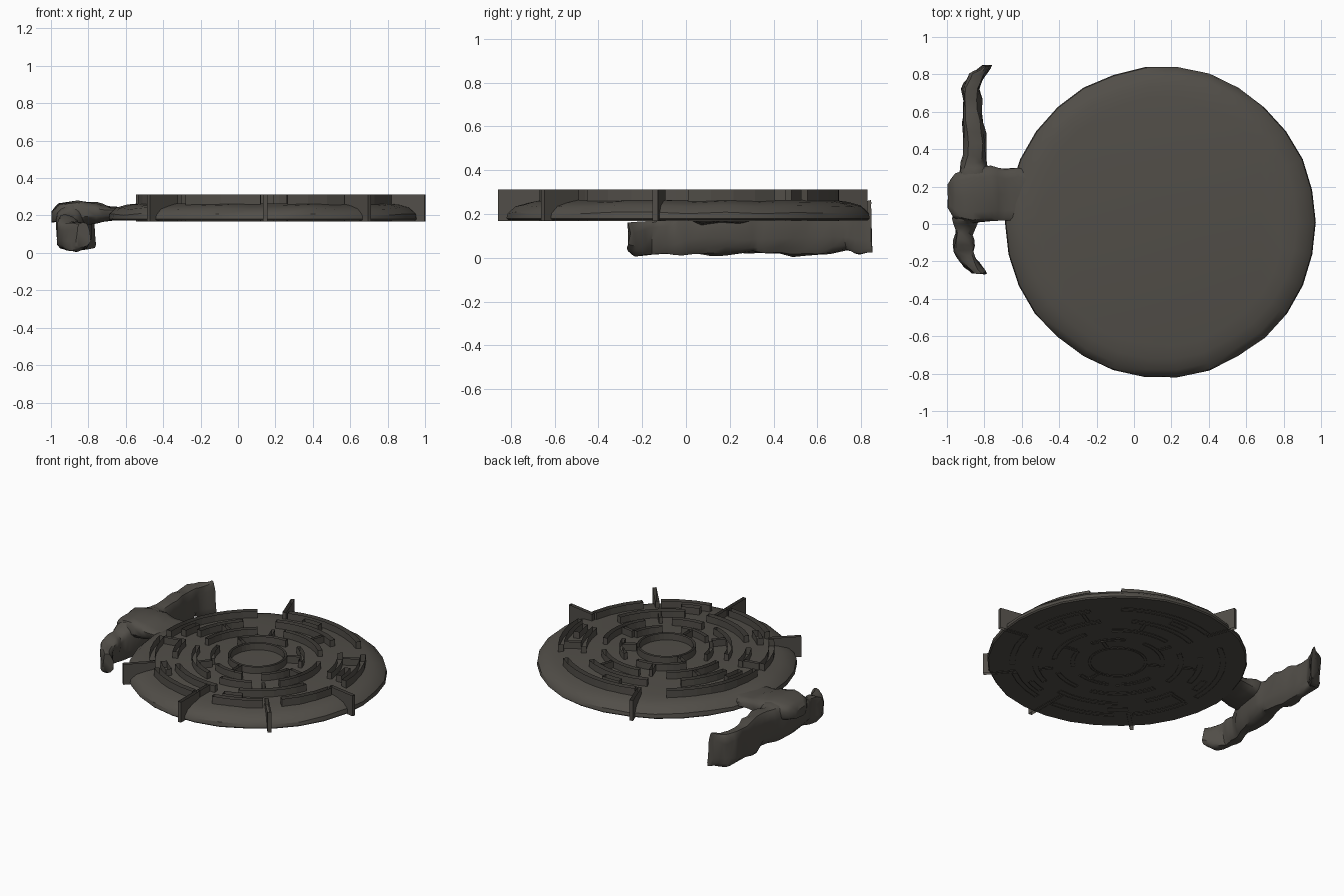
import bpy, bmesh, math, random
from mathutils import Vector, noise

if "Cube" in bpy.data.objects:
    bpy.data.objects.remove(bpy.data.objects["Cube"])

random.seed(4)
CX, CY = 0.145, 0.01          # centre of the disc
Z0, Z1 = 0.168, 0.312         # bottom and top of the raised walls

stone = bpy.data.materials.new("dark_stone")
stone.diffuse_color = (0.083, 0.076, 0.065, 1)
stone.use_nodes = True
stone.node_tree.nodes["Principled BSDF"].inputs["Base Color"].default_value = stone.diffuse_color


def finish(name, bm, angle=None, normals=True):
    if normals:
        bmesh.ops.recalc_face_normals(bm, faces=bm.faces)
    me = bpy.data.meshes.new(name)
    bm.to_mesh(me)
    bm.free()
    ob = bpy.data.objects.new(name, me)
    bpy.context.collection.objects.link(ob)
    me.materials.append(stone)
    if angle:
        bpy.ops.object.select_all(action='DESELECT')
        ob.select_set(True)
        bpy.context.view_layer.objects.active = ob
        bpy.ops.object.shade_smooth_by_angle(angle=math.radians(angle))
    return ob


def loft(bm, rings):
    """Skin closed loops of equal length and cap both ends."""
    vs = [[bm.verts.new(p) for p in r] for r in rings]
    n = len(vs[0])
    for a, b in zip(vs, vs[1:]):
        for i in range(n):
            bm.faces.new((a[i], a[(i + 1) % n], b[(i + 1) % n], b[i]))
    bm.faces.new(vs[0])
    bm.faces.new(vs[-1])


def polar(r, deg):
    a = math.radians(deg)
    return (CX + r * math.cos(a), CY + r * math.sin(a))


def wall(bm, outline):
    """Upright wall around an outline, open above and below."""
    lo = [bm.verts.new((x, y, Z0)) for x, y in outline]
    hi = [bm.verts.new((x, y, Z1)) for x, y in outline]
    n = len(lo)
    for i in range(n):
        j = (i + 1) % n
        bm.faces.new((lo[i], lo[j], hi[j], hi[i]))


def arc_wall(bm, r0, r1, a0, a1):
    n = max(2, int((a1 - a0) / 8))
    angs = [a0 + (a1 - a0) * i / n for i in range(n + 1)]
    wall(bm, [polar(r1, a) for a in angs] + [polar(r0, a) for a in reversed(angs)])


def radial_wall(bm, r0, r1, deg, w):
    a = math.radians(deg)
    nx, ny = -math.sin(a) * w / 2, math.cos(a) * w / 2
    (x0, y0), (x1, y1) = polar(r0, deg), polar(r1, deg)
    wall(bm, [(x0 - nx, y0 - ny), (x1 - nx, y1 - ny), (x1 + nx, y1 + ny), (x0 + nx, y0 + ny)])


# Disc: worn round slab with a rolled edge
bm = bmesh.new()
N = 30
wob = [random.uniform(-0.006, 0.006) for _ in range(N)]
profile = [(0.822, 0.172), (0.83, 0.18), (0.825, 0.205), (0.79, 0.237), (0.73, 0.254), (0.66, 0.265)]
rings = []
for k, (r, z) in enumerate(profile):
    ring = []
    for i in range(N):
        lift = wob[(i * 7) % N] * (1 if 1 < k < 5 else 0)
        ring.append((*polar(r + wob[i], i * 360 / N), z + lift))
    rings.append(ring)
loft(bm, rings)
finish("disc", bm, 35)

# Maze walls on the disc: full hub ring and broken concentric arcs
bm = bmesh.new()
for r in (0.172, 0.188):
    wall(bm, [polar(r, i * 10) for i in range(36)])
arcs = [
    (0.275, 0.30, [(-175, -135), (-118, -75), (-50, -12), (15, 60), (85, 150)]),
    (0.39, 0.42, [(-165, -105), (-90, -60), (-35, 20), (45, 100), (125, 178)]),
    (0.51, 0.545, [(-172, -150), (-130, -85), (-68, -20), (5, 38), (60, 112), (135, 170)]),
    (0.655, 0.69, [(-170, -138), (-128, -92), (-80, -52), (-42, -12), (0, 35), (52, 108), (125, 182)]),
]
for r0, r1, spans in arcs:
    for a0, a1 in spans:
        arc_wall(bm, r0, r1, a0, a1)
# short wide blocks between the rings
for a in (-70, 10, 90, 170, 250 - 20):
    arc_wall(bm, 0.585, 0.625, a - 6, a + 6)
finish("maze_rings", bm, normals=False)

bm = bmesh.new()
for r0, r1, a in [(0.19, 0.28, -90), (0.19, 0.28, 30), (0.19, 0.28, 150), (0.30, 0.39, -10),
                  (0.30, 0.39, 110), (0.30, 0.39, -130), (0.42, 0.51, 70), (0.42, 0.51, -50),
                  (0.42, 0.51, 150), (0.545, 0.655, 30), (0.545, 0.655, -90), (0.545, 0.655, 190)]:
    radial_wall(bm, r0, r1, a, 0.022)
finish("maze_spokes", bm, normals=False)

# Fins that reach past the rim
bm = bmesh.new()
for a in (-136, -90, -50, -10, 110):
    radial_wall(bm, 0.66, 0.868, a, 0.024)
finish("rim_fins", bm, normals=False)


# Rough rock bracket beside the disc
def bumpy(p, amp):
    return Vector(p) + noise.noise_vector(Vector(p) * 11) * amp


def section(n, hu, hv):
    """Squarish rounded loop of half sizes hu, hv."""
    out = []
    for i in range(n):
        t = 2 * math.pi * (i + 0.5) / n
        c, s = math.cos(t), math.sin(t)
        out.append((hu * math.copysign(abs(c) ** 0.6, c), hv * math.copysign(abs(s) ** 0.6, s)))
    return out


def resample(keys, steps):
    """Straight blend between key sections."""
    out = []
    for a, b in zip(keys, keys[1:]):
        for i in range(steps):
            out.append([p + (q - p) * i / steps for p, q in zip(a, b)])
    return out + [list(keys[-1])]


# long ridge: y, centre x, half width, bottom, top
ridge = [(-0.265, -0.825, 0.035, 0.03, 0.16), (-0.235, -0.86, 0.05, 0.015, 0.165),
         (-0.15, -0.915, 0.052, 0.018, 0.175), (-0.05, -0.91, 0.05, 0.018, 0.20),
         (0.03, -0.89, 0.075, 0.02, 0.25), (0.27, -0.86, 0.08, 0.02, 0.27),
         (0.36, -0.85, 0.06, 0.018, 0.265), (0.55, -0.86, 0.055, 0.015, 0.26),
         (0.72, -0.87, 0.048, 0.018, 0.26), (0.80, -0.835, 0.045, 0.02, 0.265),
         (0.848, -0.79, 0.025, 0.025, 0.27)]
bm = bmesh.new()
loft(bm, [[bumpy((x + u, y, (b + t) / 2 + v), 0.022) for u, v in section(14, w, (t - b) / 2)]
          for y, x, w, b, t in resample(ridge, 3)])
finish("rock_ridge", bm, 40)

# broad arm joining the ridge to the disc: x, centre y, half width, bottom, top
arm = [(-0.995, 0.15, 0.06, 0.16, 0.225), (-0.96, 0.155, 0.12, 0.16, 0.262),
       (-0.86, 0.155, 0.15, 0.15, 0.28), (-0.76, 0.16, 0.15, 0.155, 0.272),
       (-0.69, 0.16, 0.135, 0.17, 0.25), (-0.62, 0.165, 0.14, 0.175, 0.245),
       (-0.52, 0.165, 0.12, 0.18, 0.245)]
bm = bmesh.new()
loft(bm, [[bumpy((x, y + u, (b + t) / 2 + v), 0.014) for u, v in section(14, w, (t - b) / 2)]
          for x, y, w, b, t in resample(arm, 2)])
finish("rock_arm", bm, 40)
